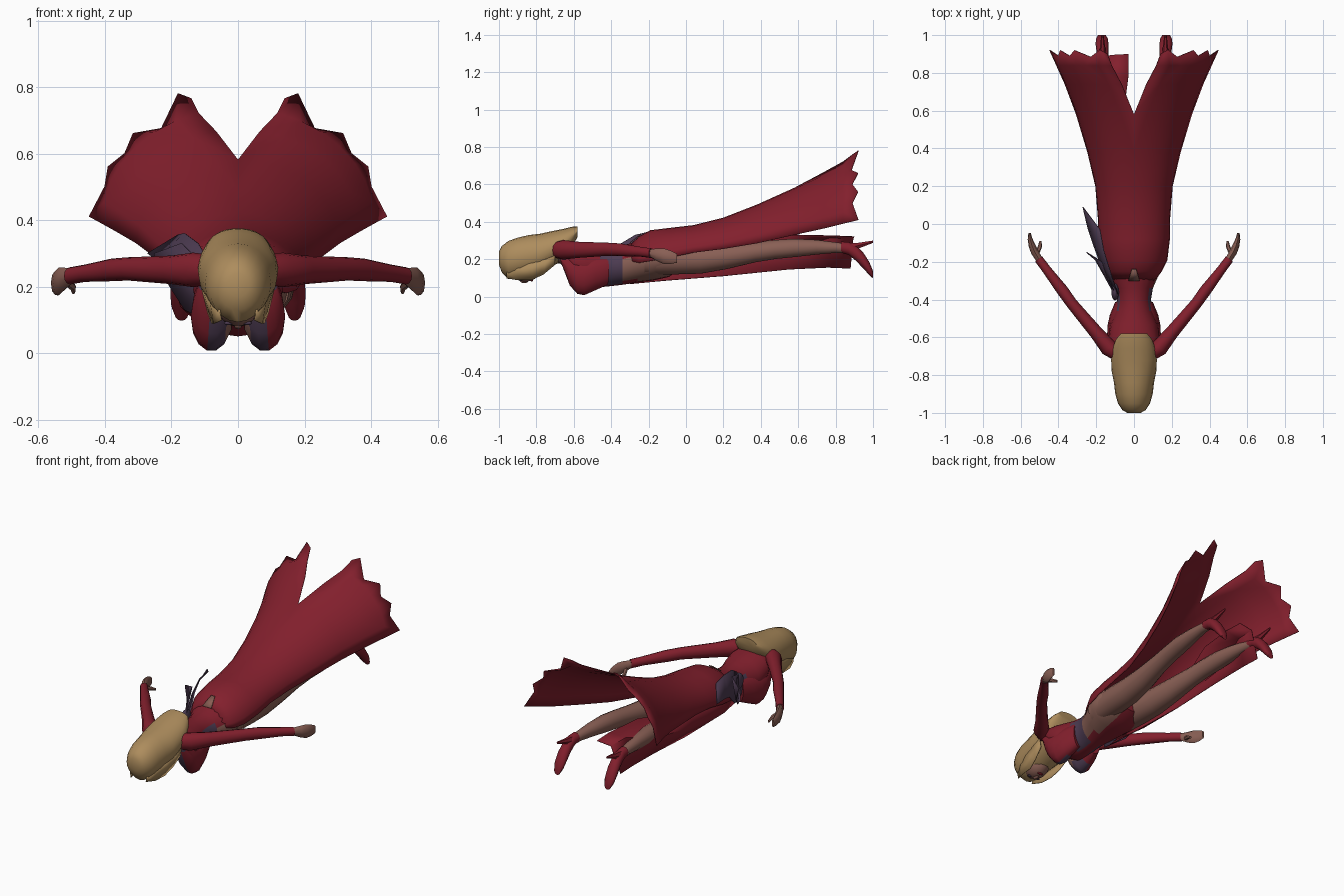
import bpy, bmesh, math
from mathutils import Vector

old = bpy.data.objects.get("Cube")
if old:
    bpy.data.objects.remove(old, do_unlink=True)


def material(name, colour):
    mat = bpy.data.materials.new(name)
    mat.use_nodes = True
    mat.diffuse_color = (*colour, 1)
    shader = next(n for n in mat.node_tree.nodes if n.type == 'BSDF_PRINCIPLED')
    shader.inputs["Base Color"].default_value = (*colour, 1)
    return mat


red = material("crimson cloth", (.225, .014, .026))
hair_tan = material("golden hair", (.42, .265, .11))
skin = material("skin", (.25, .115, .09))
purple = material("dusky purple", (.075, .045, .085))


def finish(name, bm, mats, rule=None, mirror=False, thickness=0, angle=50):
    """Turn a bmesh into a smooth object, coloured by an optional face rule."""
    bmesh.ops.recalc_face_normals(bm, faces=bm.faces[:])
    if rule:
        for face in bm.faces:
            face.material_index = rule(face.calc_center_median(), face.normal)
    mesh = bpy.data.meshes.new(name)
    bm.to_mesh(mesh)
    bm.free()
    obj = bpy.data.objects.new(name, mesh)
    bpy.context.collection.objects.link(obj)
    for mat in mats:
        mesh.materials.append(mat)
    if mirror:
        obj.modifiers.new("Mirror", 'MIRROR').use_clip = False
    if thickness:
        solid = obj.modifiers.new("Solidify", 'SOLIDIFY')
        solid.thickness = thickness
        solid.offset = 0
    bpy.ops.object.select_all(action='DESELECT')
    obj.select_set(True)
    bpy.context.view_layer.objects.active = obj
    bpy.ops.object.shade_smooth_by_angle(angle=math.radians(angle))
    return obj


def tube(name, rings, mats, sides=12, **options):
    """Loft upright elliptical rings given as x, y, z, half width, half height."""
    bm = bmesh.new()
    centres = [Vector(r[:3]) for r in rings]
    loops = []
    for i, (x, y, z, wide, high) in enumerate(rings):
        along = centres[min(i + 1, len(rings) - 1)] - centres[max(i - 1, 0)]
        along.z = 0
        side = along.normalized().cross(Vector((0, 0, 1)))
        loop = []
        for k in range(sides):
            a = math.tau * k / sides
            offset = side * wide * math.cos(a) + Vector((0, 0, high * math.sin(a)))
            loop.append(bm.verts.new(centres[i] + offset))
        loops.append(loop)
    for a, b in zip(loops, loops[1:]):
        for k in range(sides):
            n = (k + 1) % sides
            bm.faces.new((a[k], a[n], b[n], b[k]))
    bm.faces.new(loops[0])
    bm.faces.new(loops[-1])
    return finish(name, bm, mats, **options)


def sheet(name, rows, mats, **options):
    """Join rows of points into a thin cloth."""
    bm = bmesh.new()
    grid = [[bm.verts.new(p) for p in row] for row in rows]
    for a, b in zip(grid, grid[1:]):
        for k in range(len(a) - 1):
            bm.faces.new((a[k], a[k + 1], b[k + 1], b[k]))
    bmesh.ops.remove_doubles(bm, verts=bm.verts[:], dist=.0005)
    return finish(name, bm, mats, thickness=.004, **options)


def ball(name, centre, size, mats, **options):
    bm = bmesh.new()
    bmesh.ops.create_uvsphere(bm, u_segments=16, v_segments=10, radius=1)
    bmesh.ops.scale(bm, vec=size, verts=bm.verts[:])
    bmesh.ops.translate(bm, vec=centre, verts=bm.verts[:])
    return finish(name, bm, mats, **options)


# Torso with corset sides, bare waist patches and a bare left hip
def torso_rule(c, n):
    if -.49 < c.y < -.33 and c.z < .22 and abs(c.x) > .035:
        return 1
    if -.36 < c.y < -.22 and .1 < c.z < .21 and abs(c.x) > .05:
        return 2
    if c.y > -.24 and c.x > .04 and c.z < .27:
        return 2
    if c.y < -.6 and n.z < -.4 and abs(c.x) < .06:
        return 2
    return 0


tube("torso", [(0, -.71, .24, .05, .05), (0, -.67, .235, .11, .06), (0, -.6, .19, .135, .1),
               (0, -.53, .165, .125, .115), (0, -.46, .16, .1, .11), (0, -.4, .162, .09, .106),
               (0, -.34, .168, .1, .105), (0, -.26, .185, .135, .11), (0, -.18, .2, .165, .115),
               (0, -.09, .205, .165, .1), (0, -.03, .21, .12, .06)],
     [red, purple, skin], sides=20, rule=torso_rule)
tube("bust", [(.07, -.665, .205, .05, .03), (.075, -.62, .145, .062, .088), (.078, -.58, .112, .064, .1),
              (.08, -.545, .102, .061, .097), (.074, -.49, .12, .055, .09), (.06, -.42, .14, .04, .078)],
     [red, purple, skin], sides=14, mirror=True,
     rule=lambda c, n: 0 if c.x > .095 or c.y > -.47 else 2 if c.x < .03 else 1)

# Head, face and hair
tube("neck", [(0, -.8, .2, .05, .05), (0, -.73, .22, .045, .048), (0, -.66, .23, .06, .05)], [skin])
ball("face", (0, -.86, .165), (.072, .09, .086), [skin])
ball("nose", (0, -.865, .084), (.012, .022, .012), [skin])
ball("lips", (0, -.825, .087), (.02, .008, .006), [red])
ball("eye", (.028, -.885, .09), (.014, .008, .006), [purple], mirror=True)
tube("hair", [(0, -1, .205, .035, .035), (0, -.985, .2, .062, .07), (0, -.95, .195, .085, .102),
              (0, -.9, .207, .099, .108), (0, -.84, .217, .106, .112), (0, -.78, .23, .118, .106),
              (0, -.72, .253, .121, .096), (0, -.66, .278, .114, .083), (0, -.61, .318, .095, .055),
              (0, -.58, .347, .07, .028)], [hair_tan], sides=20)
sheet("face_lock", [[(.055, -.96, .13), (.05, -.96, .098)], [(.085, -.9, .17), (.072, -.9, .088)],
                    [(.1, -.82, .18), (.078, -.82, .09)], [(.11, -.75, .2), (.09, -.76, .12)],
                    [(.11, -.7, .22), (.1, -.7, .17)]], [hair_tan], mirror=True)

# Arms and hands
tube("sleeve", [(.08, -.69, .25, .04, .045), (.135, -.655, .25, .045, .052),
                (.2, -.575, .25, .036, .043), (.33, -.42, .253, .03, .035),
                (.38, -.35, .25, .031, .034), (.46, -.245, .24, .024, .026),
                (.505, -.185, .232, .023, .026)], [red], mirror=True)
tube("hand", [(.5, -.19, .232, .018, .022), (.525, -.15, .222, .02, .035),
              (.54, -.115, .215, .018, .042), (.55, -.08, .21, .013, .035),
              (.553, -.048, .205, .006, .024)], [skin], mirror=True, sides=8)
tube("thumb", [(.515, -.16, .215, .012, .014), (.498, -.12, .2, .011, .012),
               (.495, -.09, .185, .006, .008)], [skin], mirror=True, sides=6)

# Legs and heeled shoes
tube("leg", [(.085, -.22, .195, .07, .08), (.09, -.05, .197, .079, .08), (.095, .08, .198, .075, .077),
             (.105, .22, .213, .066, .067), (.12, .37, .237, .053, .055), (.13, .48, .252, .05, .052),
             (.14, .58, .26, .05, .05), (.15, .7, .264, .04, .04), (.16, .8, .262, .028, .029),
             (.165, .88, .255, .024, .026)], [skin], mirror=True, sides=14)
tube("shoe", [(.163, .83, .264, .029, .03), (.165, .87, .257, .029, .034), (.167, .91, .232, .031, .042),
              (.169, .95, .19, .034, .042), (.17, .98, .15, .032, .035), (.17, 1, .117, .02, .02)],
     [red], mirror=True)
tube("heel", [(.165, .87, .267, .024, .022), (.166, .92, .272, .016, .018),
              (.167, 1, .293, .006, .007)], [red], mirror=True, sides=6)

# Flared skirt back, split at the rear with a ragged hem
# Each profile entry: y, half width, top height, side edge height
profile = [(-.3, .11, .275, .19), (-.25, .145, .32, .18), (-.19, .175, .353, .19),
           (-.08, .188, .366, .21), (.04, .19, .38, .235), (.2, .203, .42, .255), (.38, .245, .49, .285),
           (.58, .305, .58, .33), (.74, .365, .67, .365), (.84, .41, .735, .39)]
hem = [(.14, .9, .765), (.18, .922, .78), (.23, .885, .675), (.315, .92, .66),
       (.34, .89, .6), (.39, .92, .56), (.4, .89, .5), (.447, .922, .41)]
columns = len(hem) - 1
rows = []
for y, wide, top, low in profile:
    start = math.radians(18) * max(0, (y - .58) / .28)
    angles = [start + (math.pi / 2 - start) * k / columns for k in range(columns + 1)]
    rows.append([(wide * math.sin(a), y, low + (top - low) * math.cos(a)) for a in angles])
sheet("skirt_back", rows + [hem], [red], mirror=True)

# Skirt panel wrapping outside the right leg
panel = [[(-.13, -.3, .2), (-.12, -.3, .12), (-.07, -.3, .068)],
         [(-.175, -.12, .22), (-.172, -.12, .14), (-.1, -.12, .085)],
         [(-.175, .2, .27), (-.18, .2, .18), (-.14, .2, .11)],
         [(-.06, .55, .33), (-.195, .55, .25), (-.165, .55, .145)],
         [(-.03, .78, .325), (-.13, .77, .315), (-.175, .76, .155)],
         [(-.03, .9, .32), (-.12, .895, .31), (-.175, .88, .15)]]
sheet("skirt_side_panel", panel, [red])

# Sash tied on the right hip, with two pointed tails
sheet("sash_upper_tail", [[(-.085, -.37, .27), (-.11, -.36, .12)], [(-.12, -.27, .33), (-.175, -.22, .16)],
                          [(-.16, -.14, .36), (-.215, -.11, .25)], [(-.18, -.03, .355), (-.245, -.02, .28)],
                          [(-.27, .09, .3), (-.271, .09, .298)]], [purple])
sheet("sash_lower_tail", [[(-.09, -.38, .25), (-.1, -.38, .1)], [(-.14, -.29, .3), (-.16, -.27, .13)],
                          [(-.17, -.2, .33), (-.205, -.19, .2)], [(-.25, -.15, .3), (-.252, -.15, .295)]],
      [purple])
ball("sash_knot", (-.1, -.36, .22), (.02, .045, .05), [purple])

# Bare patch at the small of the back
sheet("back_patch", [[(-.012, -.24, .334), (.012, -.24, .334)],
                     [(-.03, -.3, .288), (.03, -.3, .288)]], [skin])
